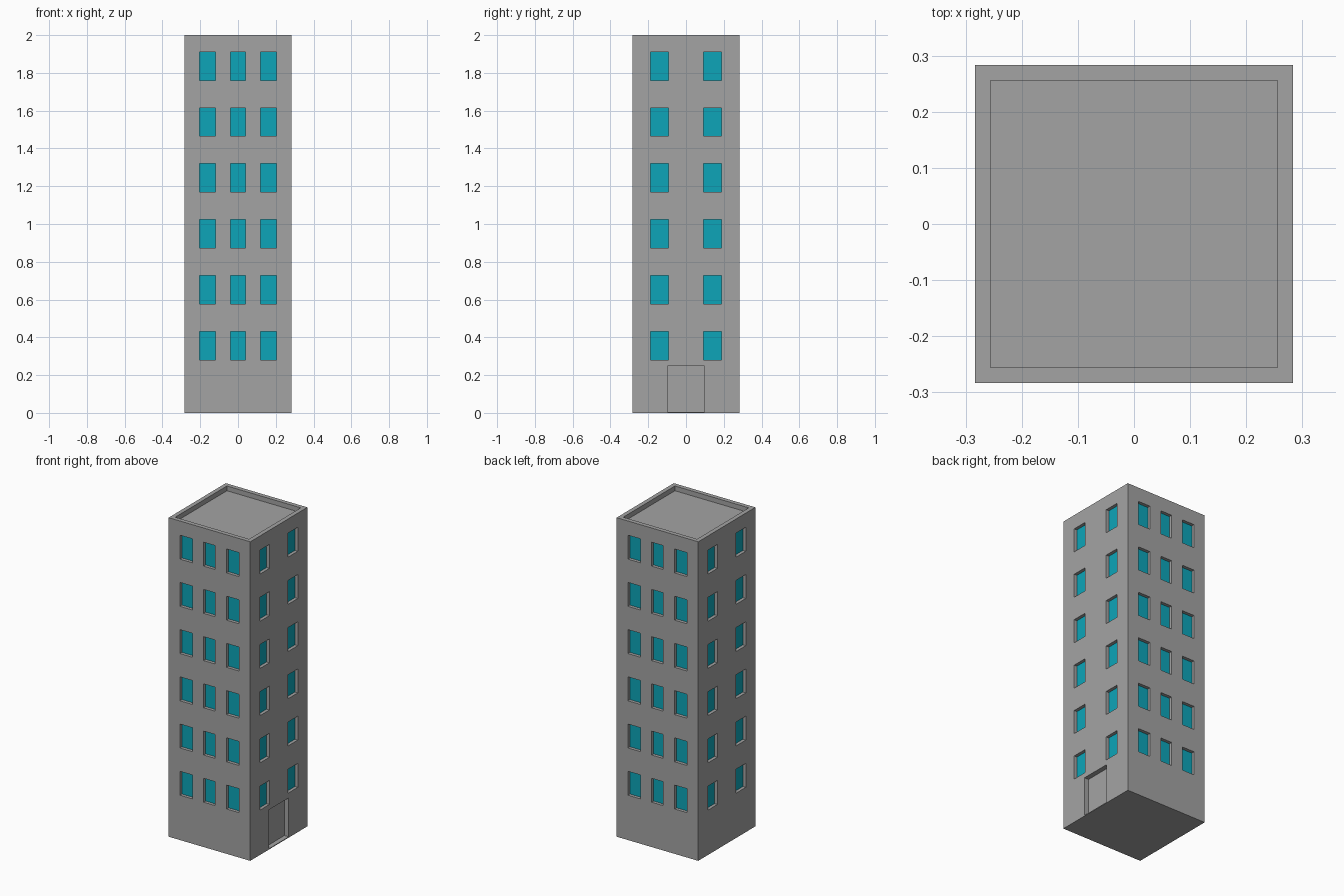
import bpy, bmesh
from mathutils import Matrix, Vector

if "Cube" in bpy.data.objects:
    bpy.data.objects.remove(bpy.data.objects["Cube"])

HALF, HEIGHT = 0.283, 2.0
RECESS = 0.02                       # window depth


def material(name, rgb):
    m = bpy.data.materials.new(name)
    m.use_nodes = True
    m.diffuse_color = (*rgb, 1)
    m.node_tree.nodes["Principled BSDF"].inputs["Base Color"].default_value = (*rgb, 1)
    return m


def box(bm, low, high):
    low, high = Vector(low), Vector(high)
    size = Matrix.Diagonal((*(high - low), 1))
    bmesh.ops.create_cube(bm, size=1, matrix=Matrix.Translation((low + high) / 2) @ size)


def make_object(name, bm):
    mesh = bpy.data.meshes.new(name)
    bm.to_mesh(mesh)
    bm.free()
    obj = bpy.data.objects.new(name, mesh)
    bpy.context.collection.objects.link(obj)
    return obj


def opening(bm, axis, side, left, right, bottom, top, depth):
    """Cutter box on the wall facing side * axis (0 = x, 1 = y)."""
    a, b = sorted((side * (HALF - depth), side * (HALF + 0.05)))
    low, high = [left, left, bottom], [right, right, top]
    low[axis], high[axis] = a, b
    box(bm, low, high)


# Solid tower
bm = bmesh.new()
box(bm, (-HALF, -HALF, 0), (HALF, HALF, HEIGHT))
tower = make_object("tower_block", bm)
tower.data.materials.append(material("concrete grey", (0.37, 0.37, 0.37)))
tower.data.materials.append(material("window cyan", (0.004, 0.376, 0.485)))

# Openings: three windows per floor front and back, two on each side
bm = bmesh.new()
wide = [(-0.205, -0.119), (-0.04, 0.04), (0.119, 0.205)]
narrow = [(-0.188, -0.093), (0.093, 0.188)]
for floor in range(6):
    bottom = 0.281 + 0.296 * floor
    for axis, columns in ((1, wide), (0, narrow)):
        for side in (-1, 1):
            for left, right in columns:
                opening(bm, axis, side, left, right, bottom, bottom + 0.15, RECESS)

# Doorway and sunken roof behind the parapet
opening(bm, 0, 1, -0.098, 0.098, 0.005, 0.249, 0.03)
box(bm, (-0.256, -0.256, HEIGHT - 0.03), (0.256, 0.256, HEIGHT + 0.1))
cutter = make_object("opening_cutter", bm)
cutter.hide_render = True

cut = tower.modifiers.new("openings", "BOOLEAN")
cut.operation, cut.solver, cut.object = "DIFFERENCE", "EXACT", cutter
bpy.context.view_layer.objects.active = tower
bpy.ops.object.modifier_apply(modifier=cut.name)
bpy.data.objects.remove(cutter)

# Glass: the upright faces lying exactly at window depth
for face in tower.data.polygons:
    outward = face.center.dot(face.normal)
    is_glass = abs(face.normal.z) < 0.1 and abs(outward - (HALF - RECESS)) < 0.002
    face.material_index = int(is_glass)
